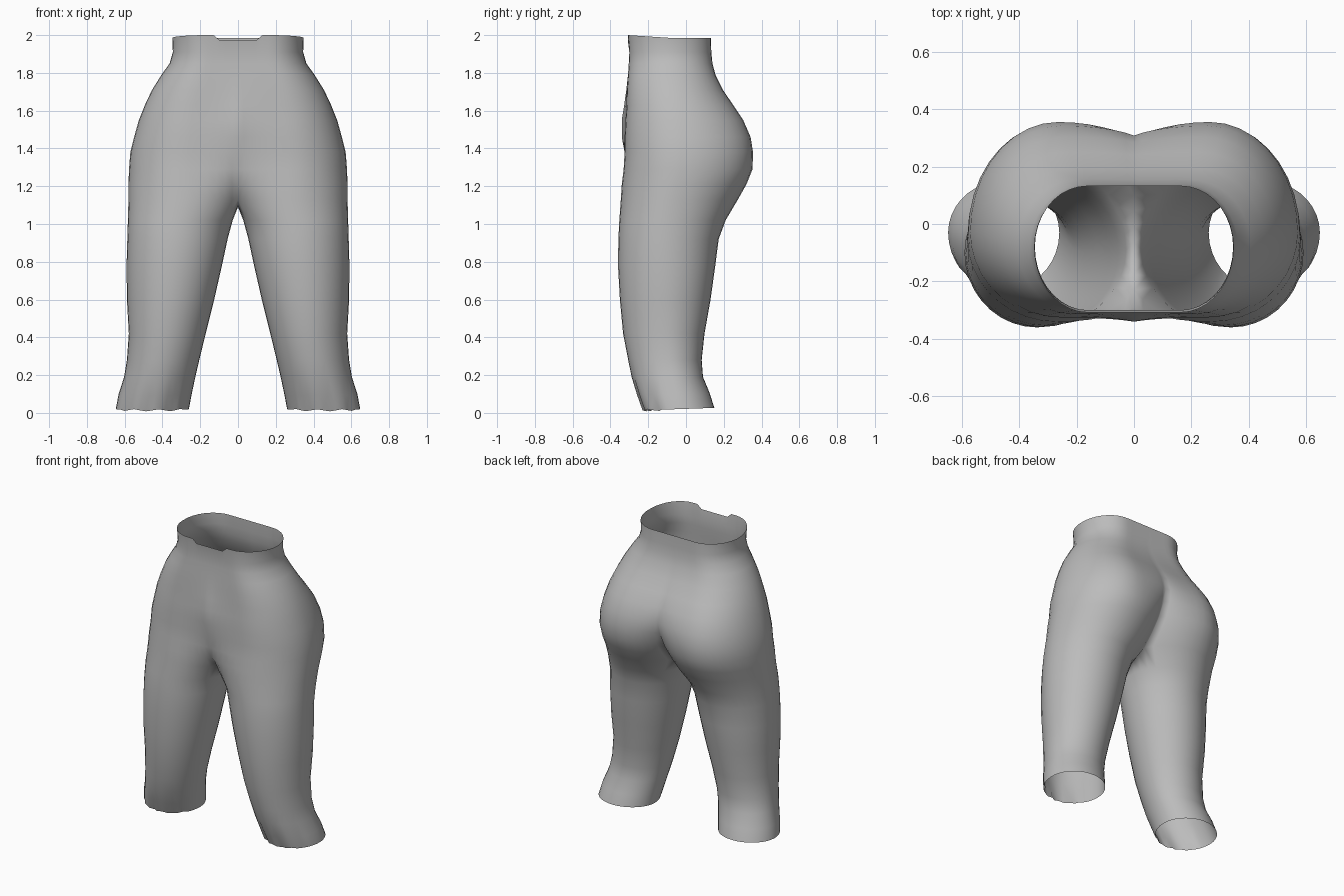
import bpy, bmesh, math

N = 36                      # points round one leg; 10 degrees apart
INNER = range(16, 21)       # points on the inside of the thigh, below the crotch

# Seat and waist rings: z, half width, widest y, front y, back y, centre front y, centre back y
SEAT = [
    (1.13, 0.580, -0.07, -0.345, 0.275, -0.23, 0.10),
    (1.21, 0.580, -0.05, -0.340, 0.320, -0.29, 0.18),
    (1.29, 0.577, -0.03, -0.330, 0.352, -0.315, 0.245),
    (1.38, 0.570, -0.03, -0.325, 0.355, -0.325, 0.29),
    (1.46, 0.550, -0.03, -0.325, 0.342, -0.34, 0.308),
    (1.55, 0.525, -0.04, -0.32, 0.303, -0.34, 0.285),
    (1.63, 0.493, -0.05, -0.315, 0.250, -0.327, 0.24),
    (1.71, 0.455, -0.06, -0.313, 0.195, -0.316, 0.19),
    (1.79, 0.405, -0.07, -0.307, 0.156, -0.307, 0.153),
    (1.85, 0.362, -0.08, -0.303, 0.140, -0.303, 0.139),
    (1.91, 0.345, -0.08, -0.300, 0.134, -0.300, 0.134),
    (1.985, 0.348, -0.08, -0.308, 0.132, -0.308, 0.132),
]
# Leg rings: z, inner x, outer x, widest y, front y, back y
LEG = [
    (0.02, 0.260, 0.647, -0.03, -0.230, 0.150),
    (0.10, 0.245, 0.632, -0.05, -0.258, 0.125),
    (0.19, 0.226, 0.603, -0.07, -0.288, 0.090),
    (0.28, 0.205, 0.588, -0.09, -0.306, 0.083),
    (0.42, 0.171, 0.578, -0.10, -0.333, 0.098),
    (0.60, 0.126, 0.588, -0.10, -0.350, 0.130),
    (0.78, 0.085, 0.590, -0.10, -0.360, 0.155),
    (0.92, 0.055, 0.586, -0.10, -0.358, 0.173),
    (1.02, 0.028, 0.583, -0.09, -0.353, 0.210),
]


def leg_ring(z, xi, xo, yc, yf, yb):
    ring = []
    for i in range(N):
        a = math.tau * i / N
        s = math.sin(a)
        x = (xi + xo) / 2 + (xo - xi) / 2 * math.cos(a)
        y = yc + s * (yb - yc if s > 0 else yc - yf)
        zz = z
        if z < 0.15:                       # tilted hem with gathers at the front
            zz += 0.035 * (y + 0.04)
            if s < -0.5:
                fold = math.cos(9 * a) * (1 - z / 0.2)
                y += 0.022 * max(0, fold)
                zz -= 0.006 * fold
        ring.append((x, y, max(zz, 0)))
    return ring


def seat_ring(z, w, yc, yf, yb, cf, cb):
    ring = []
    r = w / (1 + math.cos(math.pi / 6))
    for i in range(N):
        a = math.tau * i / N
        s, c = math.sin(a), math.cos(a)
        peak, mid = (yb, cb) if s > 0 else (yf, cf)
        if c >= 0:
            y = yc + abs(s) * (peak - yc)
        else:                              # run from the fullest point to the centre seam
            y = mid + (peak - mid) * (abs(s) - 0.5) * 2
        x = max(0, w - r + r * c)
        zz = z
        if z > 1.95 and s < 0:             # rim rises in front and dips at the centre
            zz += 0.015 * abs(s) if x > 0.1 else -0.012
        ring.append((x, y, zz))
    if z == SEAT[0][0]:                    # crotch saddle between the legs
        for i in INNER:
            t = (i - 15) / 6
            ring[i] = (0, cb + (cf - cb) * t, z - 0.04 * math.sin(math.pi * t) ** 0.6)
    return ring


# One half of the garment, as a stack of rings
bm = bmesh.new()
rows = []
for data in LEG:
    rows.append([bm.verts.new(p) for p in leg_ring(*data)])
for k, data in enumerate(SEAT):
    ring = seat_ring(*data)
    rows.append([None if k and i in INNER else bm.verts.new(p) for i, p in enumerate(ring)])
for lo, hi in zip(rows, rows[1:]):
    for i in range(N):
        quad = (lo[i], lo[(i + 1) % N], hi[(i + 1) % N], hi[i])
        if None not in quad:
            bm.faces.new(quad)
mesh = bpy.data.meshes.new("trousers")
bm.to_mesh(mesh)
bm.free()
trousers = bpy.data.objects.new("trousers", mesh)
bpy.context.collection.objects.link(trousers)

# Plain grey cloth
cloth = bpy.data.materials.new("grey cloth")
cloth.diffuse_color = (0.5, 0.5, 0.5, 1)
mesh.materials.append(cloth)

# Other half
mirror = trousers.modifiers.new("mirror", 'MIRROR')
mirror.use_clip = True
mirror.merge_threshold = 0.002

bpy.context.view_layer.objects.active = trousers
trousers.select_set(True)
bpy.ops.object.shade_smooth_by_angle(angle=math.radians(80))
